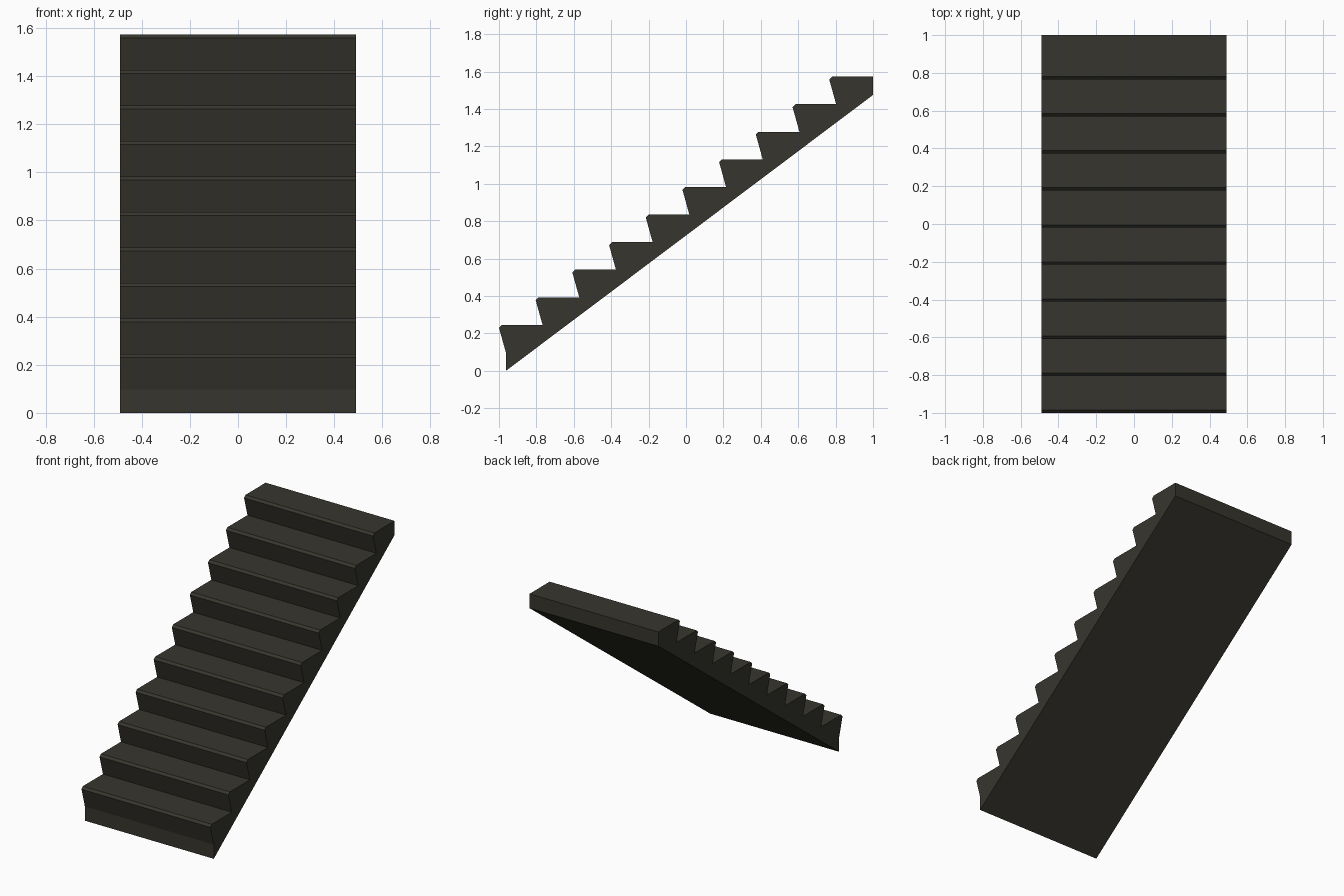
import bpy, bmesh

if "Cube" in bpy.data.objects:
    bpy.data.objects.remove(bpy.data.objects["Cube"])

STEPS, RUN, RISE = 10, 0.1962, 0.1475
HALF_WIDTH = 0.49
FIRST_NOSE, FIRST_BASE, LEAN, CHAMFER = -1.0, 0.098, 0.037, 0.015

# Side profile (y, z): raking risers with chamfered nosings, sloped underside
profile = [(FIRST_NOSE + LEAN, 0.0)]
for i in range(STEPS):
    nose, base = FIRST_NOSE + i * RUN, FIRST_BASE + i * RISE
    top = base + RISE
    profile += [(nose + LEAN, base), (nose, top - CHAMFER), (nose + CHAMFER, top)]
profile += [(1.0, top), (1.0, top - 0.098)]

# Extrude the profile across the stair width
bm = bmesh.new()
side = bm.faces.new([bm.verts.new((-HALF_WIDTH, y, z)) for y, z in profile])
ext = bmesh.ops.extrude_face_region(bm, geom=[side])
verts = [v for v in ext["geom"] if isinstance(v, bmesh.types.BMVert)]
bmesh.ops.translate(bm, verts=verts, vec=(2 * HALF_WIDTH, 0, 0))
bmesh.ops.recalc_face_normals(bm, faces=bm.faces)
mesh = bpy.data.meshes.new("stair_flight")
bm.to_mesh(mesh)
bm.free()

# Dark stone colour
mat = bpy.data.materials.new("dark olive grey")
mat.diffuse_color = (0.038, 0.036, 0.027, 1)
mat.use_nodes = True
mat.node_tree.nodes["Principled BSDF"].inputs["Base Color"].default_value = mat.diffuse_color
mesh.materials.append(mat)
bpy.context.collection.objects.link(bpy.data.objects.new("stair_flight", mesh))
